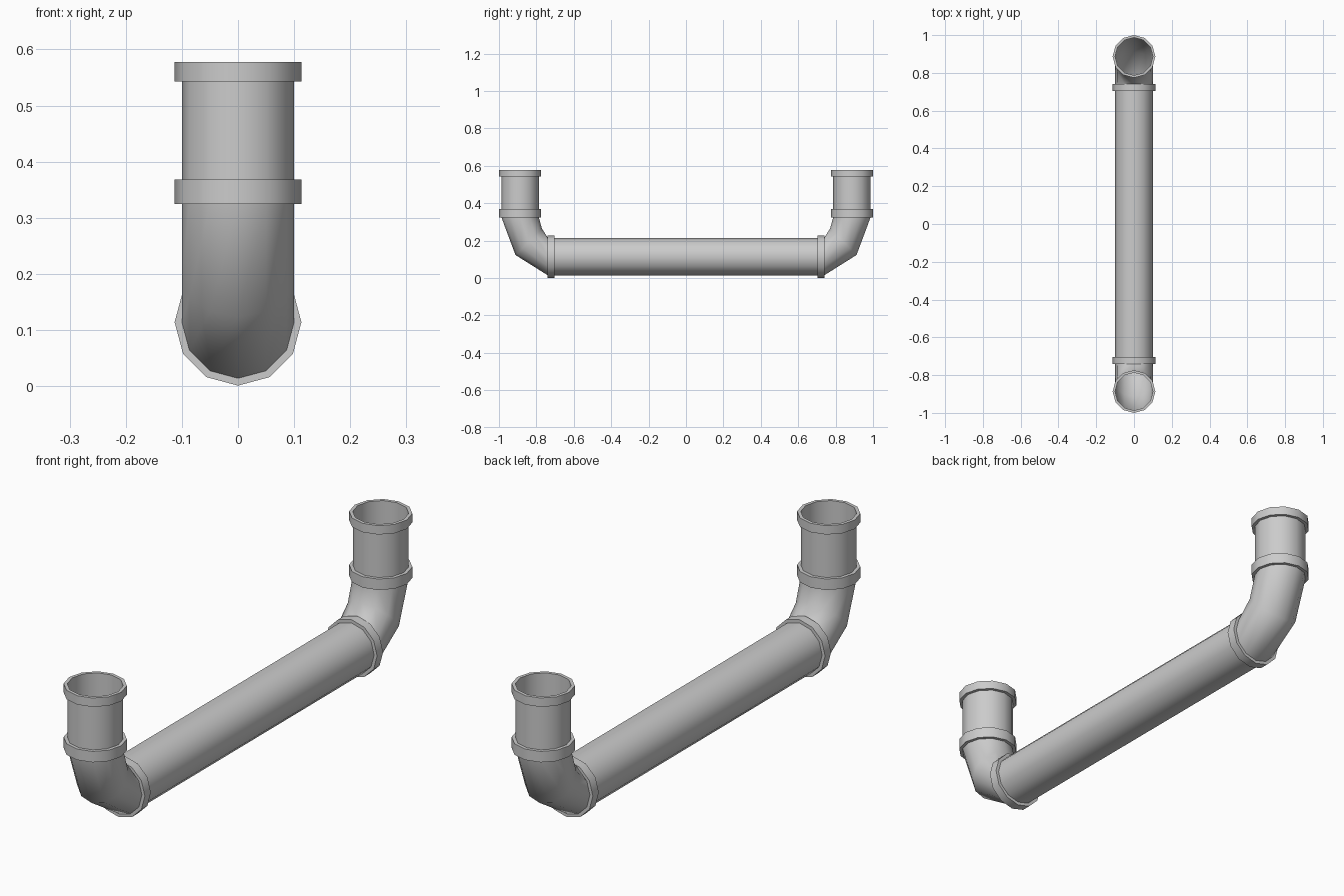
import bpy, bmesh
from math import sin, cos, pi, radians

if "Cube" in bpy.data.objects:
    bpy.data.objects.remove(bpy.data.objects["Cube"])

SIDES = 12
R_PIPE, R_COLLAR = 0.1, 0.113
Y_RISER, Z_RUN = -0.887, 0.114      # axes of the upright and horizontal pipes


def sweep(name, stations, closed=False, mirror=True):
    """Skin 12-sided rings; a station is (y, z, tilt in degrees, radius)."""
    bm = bmesh.new()
    rings = []
    for y, z, tilt, r in stations:
        t = radians(tilt)
        rings.append([bm.verts.new((r * cos(a),
                                    y - r * sin(a) * cos(t),
                                    z - r * sin(a) * sin(t)))
                      for a in (2 * pi * i / SIDES for i in range(SIDES))])
    pairs = list(zip(rings, rings[1:]))
    if closed:
        pairs.append((rings[-1], rings[0]))
    for lo, hi in pairs:
        for i in range(SIDES):
            j = (i + 1) % SIDES
            bm.faces.new((lo[i], lo[j], hi[j], hi[i]))
    bmesh.ops.recalc_face_normals(bm, faces=bm.faces)
    me = bpy.data.meshes.new(name)
    bm.to_mesh(me)
    bm.free()
    ob = bpy.data.objects.new(name, me)
    bpy.context.collection.objects.link(ob)
    bpy.ops.object.select_all(action='DESELECT')
    ob.select_set(True)
    bpy.context.view_layer.objects.active = ob
    bpy.ops.object.shade_smooth_by_angle(angle=radians(50))
    if mirror:
        m = ob.modifiers.new("mirror", 'MIRROR')
        m.use_axis = (False, True, False)
        m.use_mirror_merge = False
    return ob


def collar(name, start, end, tilt):
    """Hollow band around a pipe, from start to end along its axis."""
    def at(p, r):
        return (Y_RISER, p, tilt, r) if tilt == 0 else (p, Z_RUN, tilt, r)
    sweep(name, [at(start, R_COLLAR), at(end, R_COLLAR),
                 at(end, R_PIPE), at(start, R_PIPE)], closed=True)


# Long horizontal pipe
sweep("horizontal_pipe", [(-0.72, Z_RUN, 90, R_PIPE), (0.72, Z_RUN, 90, R_PIPE)],
      mirror=False)

# Elbows and upright pipes, mirrored to the other end
sweep("elbow", [(Y_RISER, 0.345, 0, R_PIPE), (Y_RISER, 0.325, 0, R_PIPE),
                (-0.841, 0.194, 45, R_PIPE),
                (-0.738, Z_RUN, 90, R_PIPE), (-0.72, Z_RUN, 90, R_PIPE)])
sweep("upright_pipe", [(Y_RISER, 0.345, 0, R_PIPE), (Y_RISER, 0.545, 0, R_PIPE)])

# Joint collars
collar("run_collar", -0.74, -0.703, 90)
collar("elbow_collar", 0.325, 0.368, 0)
collar("top_collar", 0.543, 0.578, 0)
